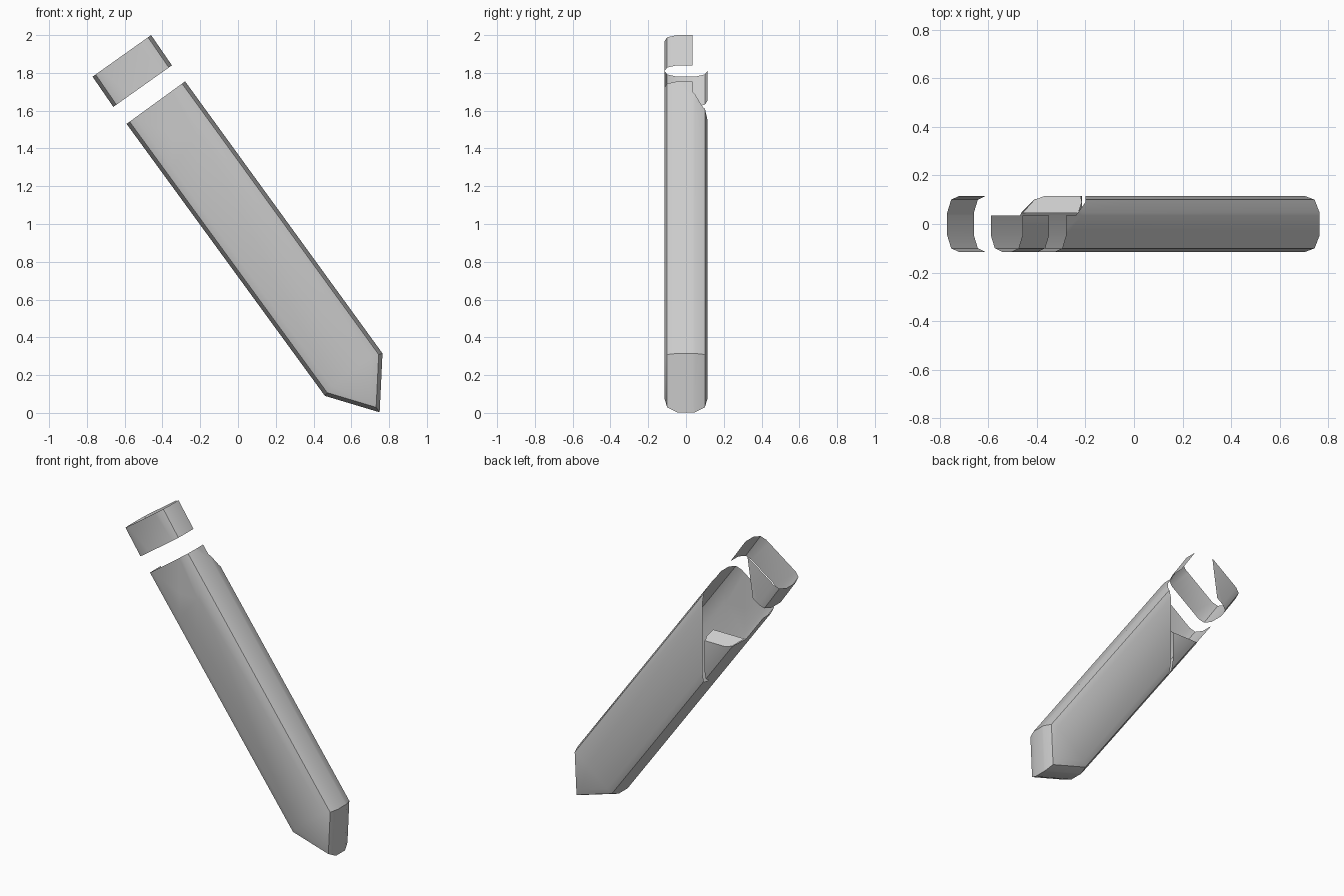
import bpy, bmesh
from mathutils import Vector

if "Cube" in bpy.data.objects:
    bpy.data.objects.remove(bpy.data.objects["Cube"])

# Depth rings of the rounded slab: (y, inset of the closed sides)
RINGS = [(-.115, .058), (-.1, .02), (-.047, 0), (.047, 0), (.1, .02), (.115, .058)]


def inset(points, open_edges, d):
    """Move each closed side of a counter-clockwise outline inwards by d."""
    lines, n, out = [], len(points), []
    for i in range(n):
        a, b = Vector(points[i]), Vector(points[(i + 1) % n])
        t = (b - a).normalized()
        lines.append((a + Vector((-t.y, t.x)) * (0 if i in open_edges else d), t))
    for i in range(n):
        (p, s), (q, t) = lines[i - 1], lines[i]
        k = (q - p).cross(t) / s.cross(t)
        out.append(p + s * k)
    return out


def shell(points, open_edges):
    """Hollow slab with soft long edges; the open edges get no wall."""
    bm = bmesh.new()
    loops = [[bm.verts.new((p.x, y, p.y)) for p in inset(points, open_edges, d)]
             for y, d in RINGS]
    n = len(points)
    for a, b in zip(loops, loops[1:]):
        for i in range(n):
            if i not in open_edges:
                j = (i + 1) % n
                bm.faces.new((a[i], b[i], b[j], a[j]))
    bm.faces.new(loops[0])
    bm.faces.new(loops[-1][::-1])
    bmesh.ops.recalc_face_normals(bm, faces=bm.faces)
    return bm


def cut(bm, planes, inside):
    """Split along planes and drop the faces lying inside the cut region."""
    for co, no in planes:
        bmesh.ops.bisect_plane(bm, geom=bm.verts[:] + bm.edges[:] + bm.faces[:],
                               dist=1e-5, plane_co=co, plane_no=no)
    gone = [f for f in bm.faces if inside(f.calc_center_median())]
    bmesh.ops.delete(bm, geom=gone, context='FACES')


def finish(bm, name):
    bmesh.ops.recalc_face_normals(bm, faces=bm.faces)
    mesh = bpy.data.meshes.new(name)
    bm.to_mesh(mesh)
    bm.free()
    ob = bpy.data.objects.new(name, mesh)
    bpy.context.collection.objects.link(ob)
    bpy.ops.object.select_all(action='DESELECT')
    ob.select_set(True)
    bpy.context.view_layer.objects.active = ob
    bpy.ops.object.shade_smooth_by_angle(angle=.6)


# Planes bounding the missing back corner
DEPTH = (Vector((0, .035, 0)), Vector((0, 1, 0)))
LEFT = (Vector((-.53, 0, 1.95)), Vector((.27, 0, -.04)))
RIGHT = (Vector((-.2, 0, 0)), Vector((-1, 0, 0)))
SLOT = (Vector((-.215, 0, 0)), Vector((1, 0, 0)))
DIAGONAL = (Vector((-.24, .035, 0)), Vector((-1, .73, 0)))
LEDGE = (Vector((0, .115, 1.31)), Vector((0, .7, 1)))


def above(c, plane):
    return (c - plane[0]).dot(plane[1]) > 0


# Pencil body with pointed tip, open at the upper end
body = shell([(-.59, 1.53), (.46, .09), (.75, .003), (.765, .315), (-.28, 1.755)], {4})
cut(body, [DEPTH, LEFT, RIGHT, SLOT, DIAGONAL, LEDGE],
    lambda c: all(above(c, p) for p in (DEPTH, LEFT, RIGHT, DIAGONAL))
    and (above(c, LEDGE) or above(c, SLOT)))
finish(body, "pencil_body")

# Eraser cap, open at both ends
cap = shell([(-.77, 1.78), (-.66, 1.62), (-.35, 1.84), (-.46, 2.0)], {1, 3})
cut(cap, [DEPTH, LEFT], lambda c: above(c, DEPTH) and above(c, LEFT))
finish(cap, "eraser_cap")

# Sloping ledge on top of the remaining back patch
ledge = bmesh.new()
ledge.faces.new([ledge.verts.new(v) for v in (
    (-.46, .045, 1.36), (-.23, .045, 1.36), (-.215, .09, 1.33),
    (-.22, .115, 1.31), (-.37, .115, 1.31), (-.41, .1, 1.32))])
finish(ledge, "back_ledge")
